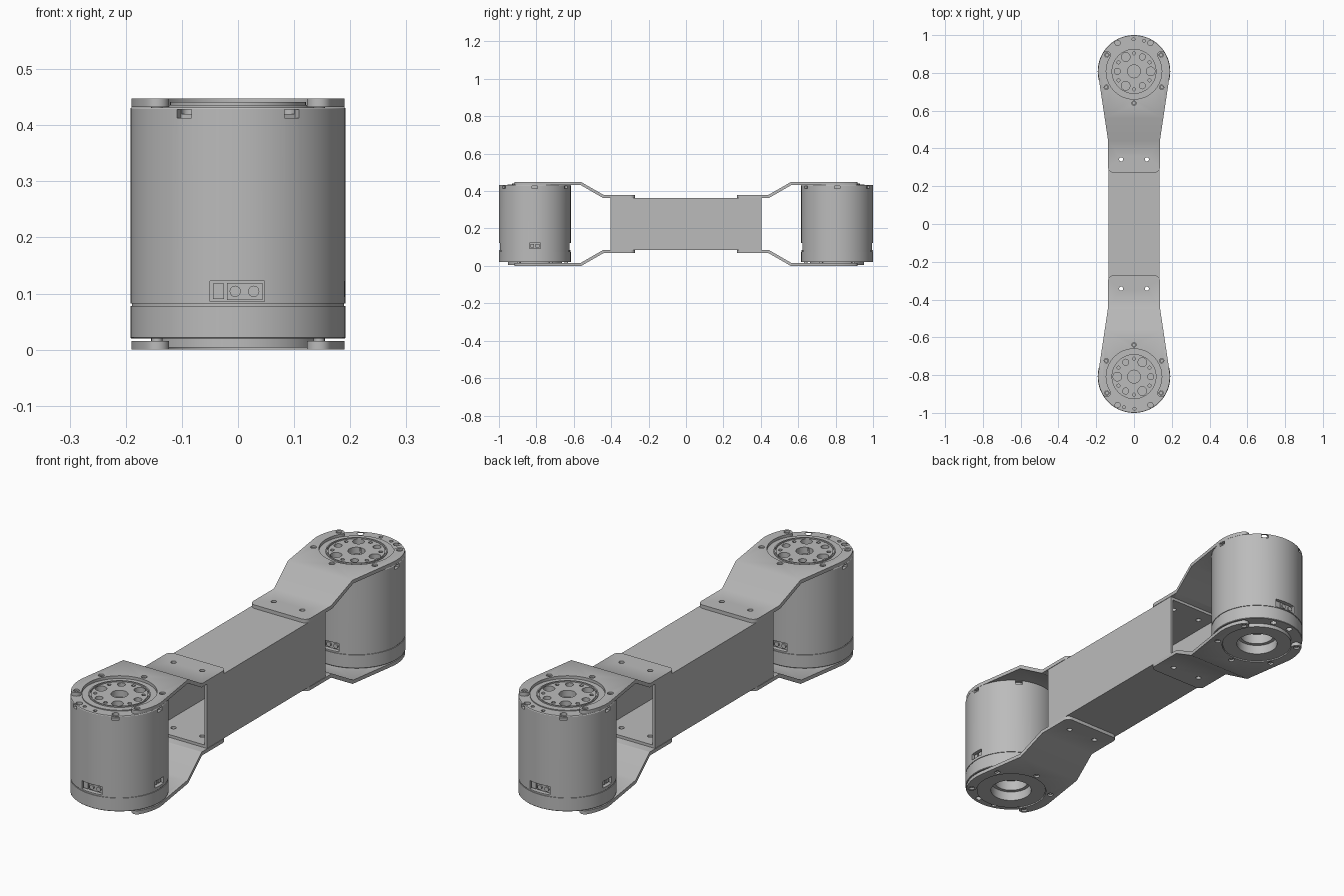
import bpy
import bmesh
from math import sin, cos, pi, radians
from mathutils import Matrix, Vector

if "Cube" in bpy.data.objects:
    bpy.data.objects.remove(bpy.data.objects["Cube"])

metal = bpy.data.materials.new("grey_metal")
metal.use_nodes = True
GREY = (0.5, 0.5, 0.5, 1)
metal.diffuse_color = GREY
metal.node_tree.nodes["Principled BSDF"].inputs["Base Color"].default_value = GREY

HEIGHT = 0.448      # overall height
HUB = 0.808         # distance of each motor axis from the centre
R = 0.192           # motor radius


def arc(cx, cy, r, a0, a1, n):
    """Points on an arc, angles in degrees."""
    steps = [radians(a0 + (a1 - a0) * i / n) for i in range(n + 1)]
    return [(cx + r * cos(a), cy + r * sin(a)) for a in steps]


def polar(r, deg):
    return r * cos(radians(deg)), HUB + r * sin(radians(deg))


def prism(bm, pts, lo, hi, matrix=Matrix()):
    """Extrude a plan outline from lo to hi."""
    vs = [bm.verts.new(matrix @ Vector((x, y, lo))) for x, y in pts]
    face = bm.faces.new(vs)
    ext = bmesh.ops.extrude_face_region(bm, geom=[face])
    top = [v for v in ext["geom"] if isinstance(v, bmesh.types.BMVert)]
    bmesh.ops.translate(bm, verts=top, vec=matrix.to_3x3() @ Vector((0, 0, hi - lo)))


def disc(bm, x, y, r, lo, hi, n=24, matrix=Matrix()):
    prism(bm, arc(x, y, r, 0, 360 * (n - 1) / n, n - 1), lo, hi, matrix)


def box(bm, x0, x1, y0, y1, lo, hi, matrix=Matrix()):
    prism(bm, [(x0, y0), (x1, y0), (x1, y1), (x0, y1)], lo, hi, matrix)


def make(name, bm):
    bmesh.ops.recalc_face_normals(bm, faces=bm.faces)
    mesh = bpy.data.meshes.new(name)
    bm.to_mesh(mesh)
    bm.free()
    mesh.materials.append(metal)
    obj = bpy.data.objects.new(name, mesh)
    bpy.context.collection.objects.link(obj)
    return obj


def carve(obj, bm, operation="DIFFERENCE"):
    """Boolean obj with a temporary cutter."""
    cutter = make("cutter", bm)
    cutter.hide_render = True
    mod = obj.modifiers.new("cut", "BOOLEAN")
    mod.operation, mod.solver, mod.object = operation, "EXACT", cutter
    bpy.context.view_layer.objects.active = obj
    bpy.ops.object.modifier_apply(modifier=mod.name)
    bpy.data.objects.remove(cutter)


def finish(obj):
    bpy.ops.object.select_all(action="DESELECT")
    obj.select_set(True)
    bpy.context.view_layer.objects.active = obj
    bpy.ops.object.shade_smooth_by_angle(angle=radians(30))


def pair(obj):
    """Finish a back part and place its turned twin at the front."""
    finish(obj)
    base = obj.name
    twin = obj.copy()
    obj.name, twin.name = "back_" + base, "front_" + base
    twin.rotation_euler.z = pi
    bpy.context.collection.objects.link(twin)


def facing(deg):
    """Frame on the motor wall: local x across, y up, z outwards."""
    turn = Matrix.Rotation(radians(deg - 90), 4, "Z")
    upright = Matrix(((-1, 0, 0, 0), (0, 0, 1, 0), (0, 1, 0, 0), (0, 0, 0, 1)))
    return Matrix.Translation((0, HUB, 0)) @ turn @ upright


# Motor housing: lathed profile with a seam groove, rotor face and open bore
profile = [(0, .09), (.07, .09), (.07, .045), (.085, .045), (.085, .004),
           (.145, .004), (.145, .02), (.19, .02), (R, .022), (R, .078),
           (.189, .078), (.189, .082), (R, .082), (R, .429), (.19, .432),
           (.147, .432), (.147, .436), (.121, .436), (.121, .441), (.116, .441),
           (.116, .432), (.112, .432), (.112, .438), (0, .438)]
bm = bmesh.new()
verts = [bm.verts.new((r, HUB, z)) for r, z in profile]
edges = [bm.edges.new(p) for p in zip(verts, verts[1:])]
bmesh.ops.spin(bm, geom=verts + edges, cent=(0, HUB, 0), axis=(0, 0, 1),
               angle=2 * pi, steps=96, use_duplicate=False)
bmesh.ops.remove_doubles(bm, verts=bm.verts, dist=1e-5)
motor = make("motor_housing", bm)

# Rotor pits, rim bores and small pin holes
bm = bmesh.new()
disc(bm, 0, HUB, .034, .41, .5, 32)
for k in range(6):
    disc(bm, *polar(.088, 60 * k), .016 if k % 2 else .023, .415, .5)
    disc(bm, *polar(.095, 60 * k + 30), .008, .42, .5, 12)
for deg in (60, 120):
    disc(bm, *polar(.174, deg), .014, .42, .5)
for deg in (72, 91):
    disc(bm, *polar(.17, deg), .008, .42, .5, 12)
for deg in (15, 75, 105, 165):
    disc(bm, *polar(.166, deg), .013, -.1, .035)
carve(motor, bm)

# Rim notches and connector recesses
bm = bmesh.new()
for k in range(6):
    box(bm, -.015, .015, .413, .4285, R - .014, R + .05, facing(60 * k))
for deg in (90, 270):
    box(bm, -.05, .047, .086, .122, R - .03, R + .05, facing(deg))
box(bm, -.03, .03, .094, .122, R - .03, R + .05, facing(180))
carve(motor, bm)
pair(motor)

# Connector plugs: a signal block and a two-pin power block in each recess
bm = bmesh.new()
for deg in (90, 270):
    f = facing(deg)
    box(bm, -.045, -.025, .09, .118, R - .031, R - .012, f)
    box(bm, -.02, .044, .089, .119, R - .031, R - .014, f)
    for x in (-.005, .028):
        disc(bm, x, .104, .010, R - .02, R - .008, 16, f)
for x in (-.014, .014):
    box(bm, x - .01, x + .01, .099, .117, R - .031, R - .01, facing(180))
pair(make("connector_plugs", bm))

# Bracket plan: rounded tab, tapering neck and an open ring with round arm ends
ring_in, ring_out = .147, .190
mid, cap = (ring_in + ring_out) / 2, (ring_out - ring_in) / 2
half = arc(.112, .298, .025, -90, 0, 6) + [(.137, .44)]
half += arc(0, HUB, ring_out, -10, 31, 16)
half += arc(*polar(mid, 31), cap, 31, 211, 12)[1:-1]
half += arc(0, HUB, ring_in, 31, -90, 40)
outline = half + [(-x, y) for x, y in reversed(half[:-1])]

# Bracket side profile: two flats joined by a slope
T = .0155
upper = [(.2, .379), (.44, .379), (.56, HEIGHT), (1.1, HEIGHT)]
lower = [(1.1, HEIGHT - T), (.564, HEIGHT - T), (.444, .379 - T), (.2, .379 - T)]
side = Matrix(((0, 0, 1, 0), (1, 0, 0, 0), (0, 1, 0, 0), (0, 0, 0, 1)))

bm = bmesh.new()
prism(bm, outline, .3, .5)
bracket = make("top_bracket", bm)
bm = bmesh.new()
prism(bm, upper + lower, -.3, .3, side)
carve(bracket, bm, "INTERSECT")

# Screw and bolt holes through the bracket
SCREWS = [polar(mid, a) for a in (31, -30, -90, 210, 149)]
bm = bmesh.new()
for x, y in SCREWS:
    disc(bm, x, y, .012, .3, .6, 20)
for x in (-.068, .068):
    disc(bm, x, .342, .011, .3, .6, 20)
carve(bracket, bm)

# Socket screw heads
bm = bmesh.new()
for x, y in SCREWS:
    disc(bm, x, y, .0095, .425, .442, 20)
screws = make("top_screws", bm)
bm = bmesh.new()
for x, y in SCREWS:
    disc(bm, x, y, .005, .436, .46, 6)
carve(screws, bm)

# Bottom bracket and screws mirror the top ones
for obj in (bracket, screws):
    low = obj.copy()
    low.data = obj.data.copy()
    low.name = obj.name.replace("top", "bottom")
    low.data.transform(Matrix.Translation((0, 0, HEIGHT)) @ Matrix.Diagonal((1, 1, -1, 1)))
    low.data.flip_normals()
    bpy.context.collection.objects.link(low)
    pair(obj)
    pair(low)

# Square hollow beam between the brackets
W, WALL, LENGTH = .135, .012, .404
Z0, Z1 = .379 - T, HEIGHT - .379 + T
bm = bmesh.new()
box(bm, -W, W, -LENGTH, LENGTH, Z1, Z0)
beam = make("square_beam", bm)
bm = bmesh.new()
box(bm, WALL - W, W - WALL, -.6, .6, Z1 + WALL, Z0 - WALL)
carve(beam, bm)
bm = bmesh.new()
for x in (-.068, .068):
    for y in (-.342, .342):
        disc(bm, x, y, .011, -.1, .6, 20)
carve(beam, bm)
finish(beam)
